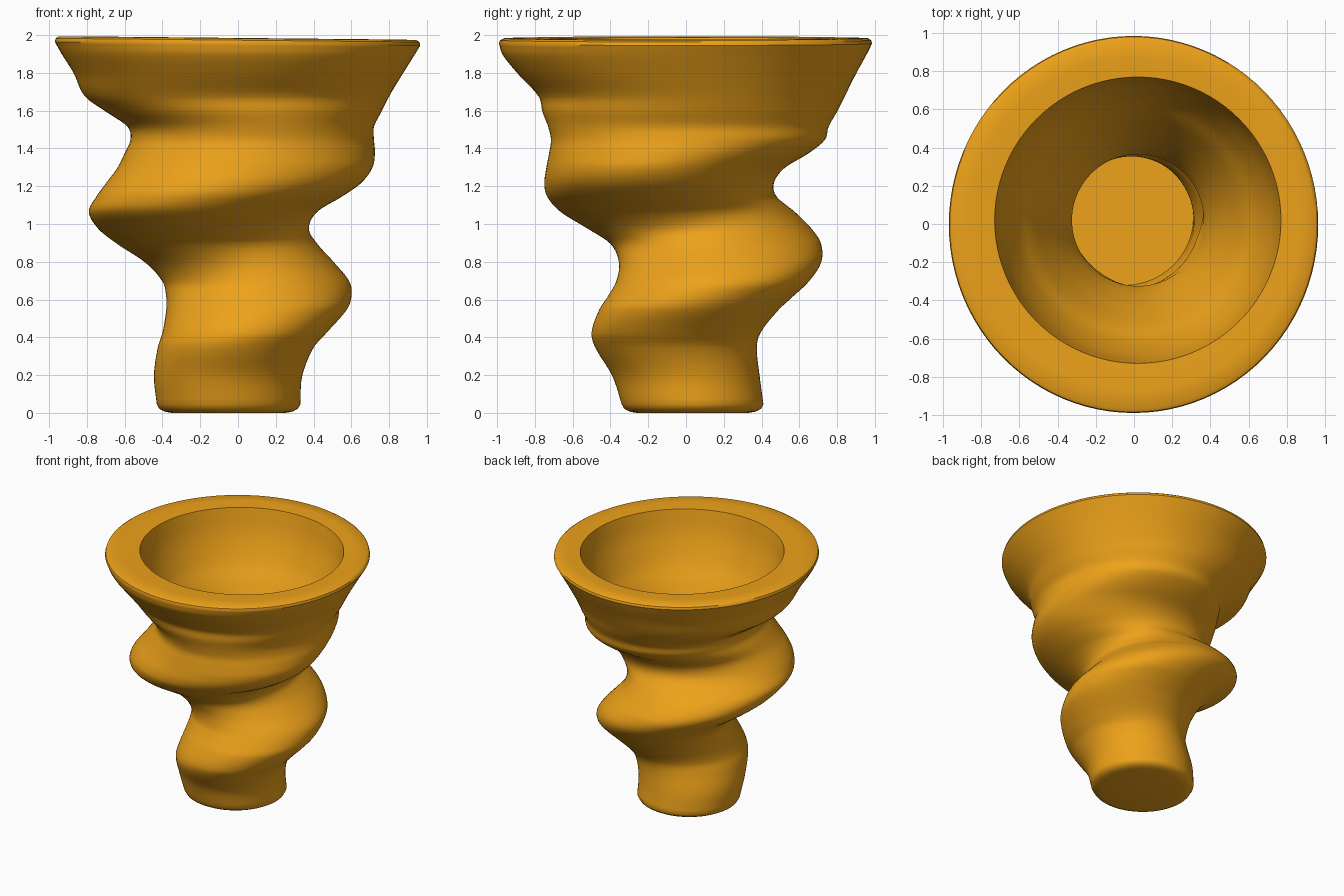
import bpy, bmesh, math

if "Cube" in bpy.data.objects:
    bpy.data.objects.remove(bpy.data.objects["Cube"])

SEG = 96

# Spiral body: z, then reach to -x, +x, -y, +y
BODY = [
    (0.05, .43, .33, .34, .41), (0.20, .445, .34, .39, .39),
    (0.35, .425, .40, .48, .375), (0.43, .40, .47, .50, .395),
    (0.55, .38, .575, .46, .49), (0.62, .38, .60, .415, .565),
    (0.70, .40, .59, .37, .65), (0.80, .49, .51, .355, .715),
    (0.90, .64, .42, .40, .715), (0.98, .74, .375, .52, .665),
    (1.07, .79, .42, .665, .575), (1.15, .75, .55, .735, .48),
    (1.22, .70, .65, .75, .465), (1.30, .64, .71, .74, .52),
    (1.38, .60, .725, .725, .65), (1.45, .57, .72, .715, .735),
    (1.52, .585, .72, .73, .755), (1.60, .70, .76, .76, .80),
    (1.68, .81, .80, .78, .84), (1.80, .87, .87, .89, .90),
    (1.90, .935, .93, .97, .955), (1.96, .97, .965, .99, .985),
]
# Smooth inner bowl: z, radius
BOWL = [(1.985, .75), (1.8, .71), (1.6, .63), (1.47, .55), (1.3, .465),
        (1.2, .42), (1.07, .37), (0.98, .345)]


def smooth(rows, steps=5):
    """Curve through the rows (Hermite with slopes from uneven z spacing)."""
    def slope(i, k):
        a, b = rows[max(i - 1, 0)], rows[min(i + 1, len(rows) - 1)]
        return (b[k] - a[k]) / (b[0] - a[0])
    out = []
    for i in range(len(rows) - 1):
        p, q = rows[i], rows[i + 1]
        h = q[0] - p[0]
        for s in range(steps):
            t = s / steps
            row = [p[0] + h * t]
            for k in range(1, len(p)):
                row.append((2*t**3 - 3*t*t + 1) * p[k] + (t**3 - 2*t*t + t) * h * slope(i, k)
                           + (3*t*t - 2*t**3) * q[k] + (t**3 - t*t) * h * slope(i + 1, k))
            out.append(tuple(row))
    return out + [rows[-1]]


def circle(z, r, c=0.02):
    return (z, r - c, r + c, r - c, r + c)


def inset(row, f):
    """Shrink a slice about its own centre."""
    z, a, b, c, d = row
    dx, dy = (a + b) / 2 * (1 - f), (c + d) / 2 * (1 - f)
    return (z, a - dx, b - dx, c - dy, d - dy)


outer = smooth(BODY)
# Rounded foot, outer wall, rounded rim, bowl, then hollow spiral neck down to the floor
rings = [(0.005, .35, .25, .26, .33), (0.012, .39, .29, .30, .37), (0.027, .417, .317, .327, .397)]
rings += outer
rings += [(1.978, .965, .96, .985, .98), (1.988, .95, .945, .965, .965),
          (1.99, .87, .87, .87, .87)]
rings += smooth([circle(z, r) for z, r in BOWL], 4)
rings += [inset(r, .95) for r in reversed(outer) if r[0] < 0.94]

bm = bmesh.new()
loops = []
for z, xl, xr, yl, yr in rings:
    cx, cy, rx, ry = (xr - xl) / 2, (yr - yl) / 2, (xr + xl) / 2, (yr + yl) / 2
    loop = []
    for i in range(SEG):
        a = math.tau * i / SEG
        x, y = cx + rx * math.cos(a), cy + ry * math.sin(a)
        tilt = -0.01 * x * min(1, max(0, (z - 1.7) / 0.25))   # rim leans slightly
        loop.append(bm.verts.new((x, y, z + tilt)))
    loops.append(loop)
for lo, hi in zip(loops, loops[1:]):
    for i in range(SEG):
        j = (i + 1) % SEG
        bm.faces.new((lo[i], lo[j], hi[j], hi[i]))
bm.faces.new(loops[0][::-1])
bm.faces.new(loops[-1])
lowest = min(v.co.z for v in bm.verts)
bmesh.ops.translate(bm, verts=bm.verts, vec=(0, 0, -lowest))

mesh = bpy.data.meshes.new("spiral_vase")
bm.to_mesh(mesh)
bm.free()
vase = bpy.data.objects.new("spiral_vase", mesh)
bpy.context.collection.objects.link(vase)

# Amber glaze
mat = bpy.data.materials.new("amber")
mat.diffuse_color = (0.85, 0.36, 0.01, 1)
mat.use_nodes = True
mat.node_tree.nodes["Principled BSDF"].inputs["Base Color"].default_value = mat.diffuse_color
mesh.materials.append(mat)

bpy.context.view_layer.objects.active = vase
vase.select_set(True)
bpy.ops.object.shade_smooth_by_angle(angle=math.radians(40))
